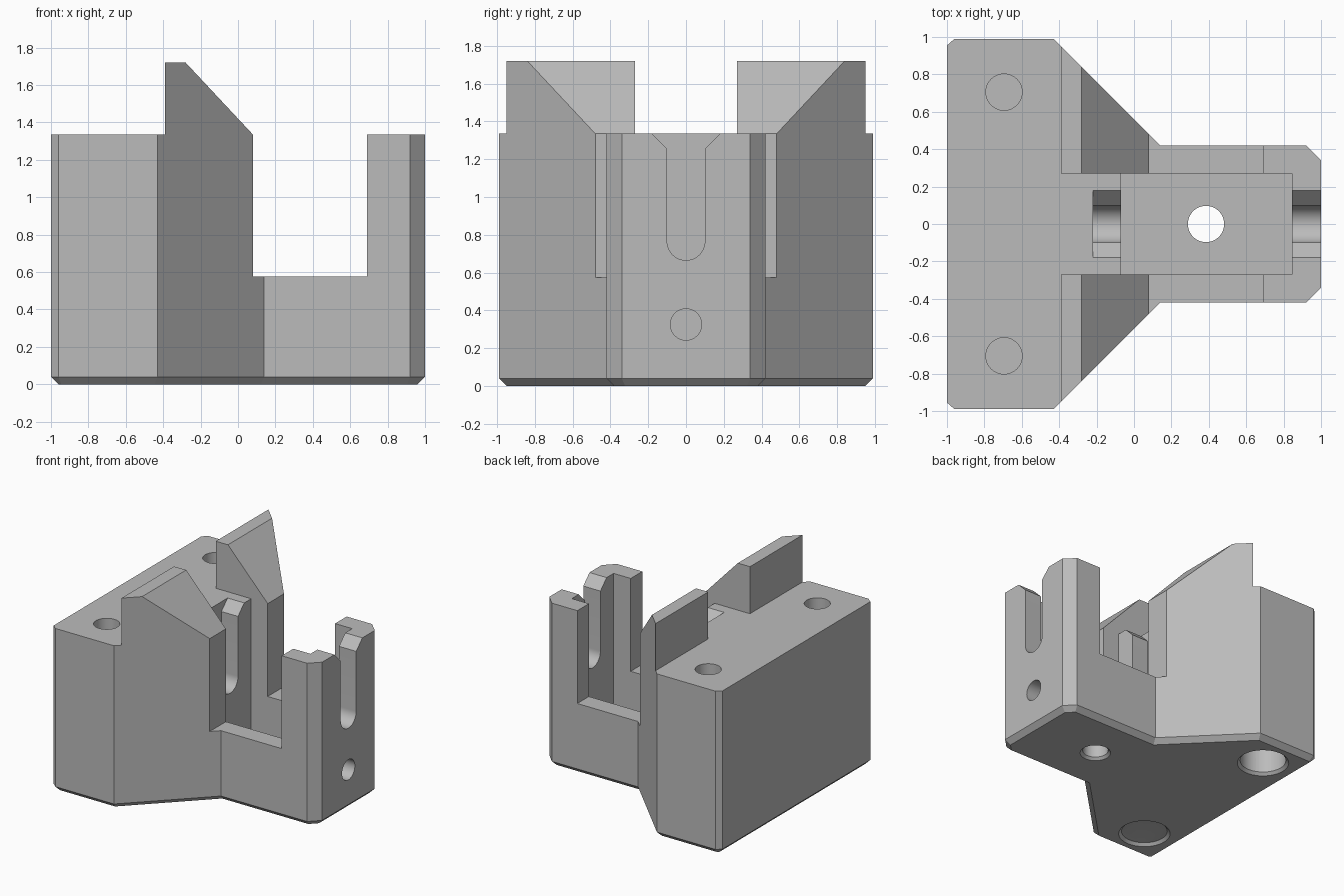
import bpy, bmesh, math
from mathutils import Vector

cube = bpy.data.objects.get("Cube")
if cube:
    bpy.data.objects.remove(cube, do_unlink=True)

grey = bpy.data.materials.new("plain grey")
grey.use_nodes = True
colour = (0.5, 0.5, 0.5, 1)
grey.diffuse_color = colour
grey.node_tree.nodes["Principled BSDF"].inputs["Base Color"].default_value = colour


def prism(name, profile, axis, start, end, chamfer=0):
    """Extrude a 2D profile along an axis; optionally chamfer the start rim."""
    def place(u, v):
        return {"x": (start, u, v), "y": (u, start, v), "z": (u, v, start)}[axis]
    step = Vector([(end - start) * (axis == a) for a in "xyz"])
    bm = bmesh.new()
    base = bm.faces.new([bm.verts.new(place(u, v)) for u, v in profile])
    top = bmesh.ops.extrude_face_region(bm, geom=[base], use_keep_orig=True)["geom"]
    bmesh.ops.translate(bm, vec=step, verts=[g for g in top if isinstance(g, bmesh.types.BMVert)])
    bmesh.ops.recalc_face_normals(bm, faces=bm.faces)
    if chamfer:
        bmesh.ops.bevel(bm, geom=list(base.edges), offset=chamfer, segments=1, affect="EDGES")
    mesh = bpy.data.meshes.new(name)
    bm.to_mesh(mesh)
    bm.free()
    obj = bpy.data.objects.new(name, mesh)
    bpy.context.collection.objects.link(obj)
    mesh.materials.append(grey)
    return obj


def circle(u, v, r, n=48):
    return [(u + r * math.cos(math.tau * i / n), v + r * math.sin(math.tau * i / n)) for i in range(n)]


def rect(u0, u1, v0, v1):
    return [(u0, v0), (u1, v0), (u1, v1), (u0, v1)]


def countersink(name, x, y, r, lip):
    """Shallow cone that eases the lower rim of a hole."""
    bpy.ops.mesh.primitive_cone_add(vertices=48, radius1=r + 2 * lip, radius2=r, depth=2 * lip, location=(x, y, 0))
    obj = bpy.context.object
    obj.name = name
    obj.data.materials.append(grey)
    return obj


# Block: tapered plan with chamfered corners and lower rim
half = [(-1, 0.955), (-0.96, 0.99), (-0.43, 0.99), (0.14, 0.42), (0.92, 0.42), (1, 0.34)]
outline = half + [(x, -y) for x, y in reversed(half)]
body = prism("bracket_body", outline, "z", 0, 1.72, chamfer=0.04)

TOP, LEDGE = 1.335, 0.575
cutters = [
    # Flat rear deck, sloping fins and side notches
    prism("rear_deck_cutter", rect(-2, -0.39, TOP, 2), "y", -2, 2),
    prism("side_cutter", [(-0.54, 2), (-0.28, 1.72), (0.08, TOP), (0.08, LEDGE), (0.69, LEDGE),
                          (0.69, TOP), (2, TOP), (2, 2)], "y", -2, 2),
    prism("fin_gap_cutter", rect(-0.27, 0.27, TOP, 2), "x", -0.6, 0.6),
    # Central pocket
    prism("pocket_cutter", rect(-0.07, 0.845, -0.27, 0.27), "z", 0.2, 2.1),
]

# Round-bottomed slot with flared mouth, through the end wall and into the rear wall
arc = [(0.1 * math.cos(math.pi * i / 24), 0.765 - 0.1 * math.sin(math.pi * i / 24)) for i in range(25)]
mouth = [(-0.1, 1.255), (-0.255, 1.41), (0.255, 1.41), (0.1, 1.255)]
cutters.append(prism("shaft_slot_cutter", arc + mouth, "x", -0.22, 1.2))

# Holes: end wall, pocket floor, and the two mounting positions
cutters.append(prism("end_hole_cutter", circle(0, 0.325, 0.083), "x", 0.5, 1.2))
cutters.append(prism("floor_hole_cutter", circle(0.385, 0, 0.097), "z", -0.1, 0.4))
cutters.append(countersink("floor_hole_rim_cutter", 0.385, 0, 0.097, 0.02))
for side, y in (("left", 0.705), ("right", -0.705)):
    cutters.append(prism(side + "_top_hole_cutter", circle(-0.695, y, 0.097), "z", 0.95, 1.5))
    cutters.append(prism(side + "_bottom_hole_cutter", circle(-0.695, y, 0.175), "z", -0.1, 0.9))
    cutters.append(countersink(side + "_bottom_rim_cutter", -0.695, y, 0.175, 0.022))

# Apply the cuts, then remove the cutters
for cutter in cutters:
    cutter.hide_render = True
    mod = body.modifiers.new(cutter.name, "BOOLEAN")
    mod.operation = "DIFFERENCE"
    mod.solver = "EXACT"
    mod.object = cutter
bpy.ops.object.select_all(action="DESELECT")
body.select_set(True)
bpy.context.view_layer.objects.active = body
for mod in list(body.modifiers):
    bpy.ops.object.modifier_apply(modifier=mod.name)
for cutter in cutters:
    bpy.data.objects.remove(cutter, do_unlink=True)

bpy.ops.object.shade_smooth_by_angle(angle=math.radians(25))
